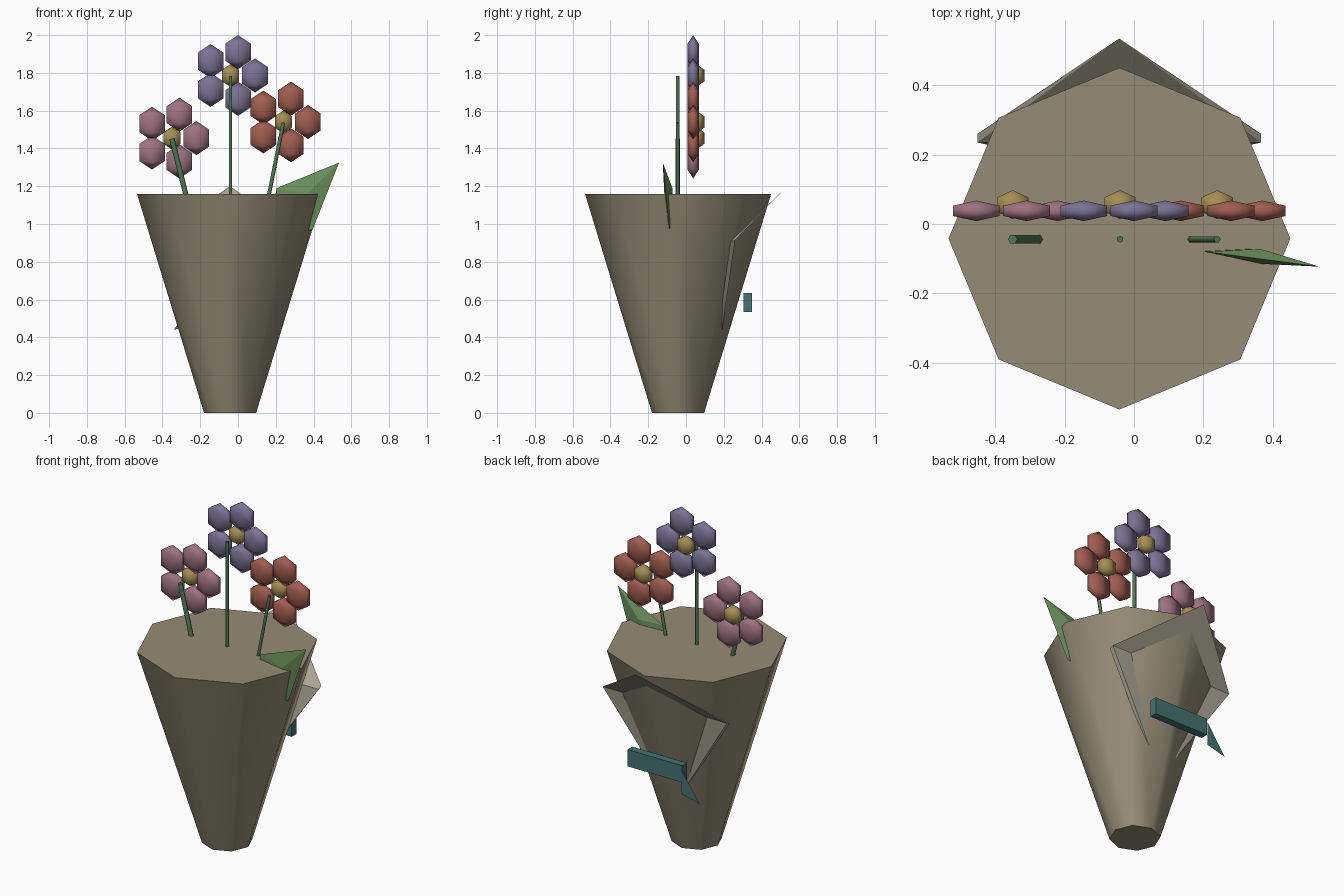
import bpy, bmesh, math
from mathutils import Vector, Matrix

if "Cube" in bpy.data.objects:
    bpy.data.objects.remove(bpy.data.objects["Cube"])


def mat(name, r, g, b):
    m = bpy.data.materials.new(name)
    m.diffuse_color = (r, g, b, 1)
    m.use_nodes = True
    m.node_tree.nodes["Principled BSDF"].inputs["Base Color"].default_value = m.diffuse_color
    return m


PAPER = mat("paper_tan", 0.31, 0.26, 0.18)
CARD = mat("card_cream", 0.42, 0.38, 0.30)
STEM = mat("stem_green", 0.08, 0.19, 0.09)
LEAF = mat("leaf_green", 0.15, 0.29, 0.11)
TEAL = mat("ribbon_teal", 0.06, 0.17, 0.17)
GOLD = mat("gold", 0.38, 0.27, 0.09)
PINK = mat("pink", 0.35, 0.17, 0.22)
PURPLE = mat("purple", 0.20, 0.17, 0.30)
RED = mat("coral", 0.36, 0.11, 0.08)


def finish(name, bm, material, smooth=None):
    bmesh.ops.recalc_face_normals(bm, faces=bm.faces)
    me = bpy.data.meshes.new(name)
    bm.to_mesh(me)
    bm.free()
    me.materials.append(material)
    ob = bpy.data.objects.new(name, me)
    bpy.context.collection.objects.link(ob)
    if smooth:
        bpy.ops.object.select_all(action='DESELECT')
        ob.select_set(True)
        bpy.context.view_layer.objects.active = ob
        bpy.ops.object.shade_smooth_by_angle(angle=math.radians(smooth))
    return ob


def solid(name, verts, faces, material):
    bm = bmesh.new()
    vs = [bm.verts.new(v) for v in verts]
    for f in faces:
        bm.faces.new([vs[i] for i in f])
    return finish(name, bm, material)


def bead(bm, pos, r, flat):
    # six-sided, three-ring sphere squashed along y
    m = Matrix.Translation(pos) @ Matrix.Diagonal((1, flat, 1, 1))
    bmesh.ops.create_uvsphere(bm, u_segments=6, v_segments=3, radius=r, matrix=m)


def rod(name, a, b, r):
    a, b = Vector(a), Vector(b)
    d = b - a
    bm = bmesh.new()
    m = Matrix.Translation((a + b) / 2) @ d.to_track_quat('Z', 'Y').to_matrix().to_4x4()
    bmesh.ops.create_cone(bm, cap_ends=True, segments=6, radius1=r, radius2=r,
                          depth=d.length, matrix=m)
    finish(name, bm, STEM, 70)


# Eight-sided wrapping cone
bm = bmesh.new()
bmesh.ops.create_cone(bm, cap_ends=True, segments=8, radius1=0.138, radius2=0.493, depth=1.16,
                      matrix=Matrix.Translation((-0.042, -0.042, 0.58)))
finish("wrap_cone", bm, PAPER, 60)

# Flowers: five petals round a gold centre, each with a stem
for name, cx, cz, col, base_x, r in (("pink", -0.35, 1.455, PINK, -0.25, 0.014),
                                     ("purple", -0.04, 1.786, PURPLE, -0.04, 0.010),
                                     ("coral", 0.24, 1.54, RED, 0.143, 0.010)):
    bm = bmesh.new()
    for i in range(5):
        a = i * math.tau / 5
        bead(bm, (cx + 0.13 * math.cos(a), 0.038, cz + 0.13 * math.sin(a)), 0.09, 0.38)
    finish(name + "_petals", bm, col, 80)
    bm = bmesh.new()
    bead(bm, (cx, 0.056, cz), 0.06, 0.8)
    finish(name + "_centre", bm, GOLD, 80)
    rod(name + "_stem", (base_x, -0.044, 1.05), (cx, -0.044, cz - 0.003), r)

# Leaf: kite outline with a ridge on each side, base sunk in the cone
solid("leaf",
      [(0.535, -0.123, 1.325), (0.205, -0.08, 1.19), (0.15, -0.07, 0.92), (0.395, -0.088, 0.97),
       (0.37, -0.115, 1.165), (0.365, -0.072, 1.19)],
      [(0, 1, 4), (1, 2, 4), (2, 3, 4), (3, 0, 4), (0, 1, 5), (1, 2, 5), (2, 3, 5), (3, 0, 5)],
      LEAF)

# Back card: folded kite passing through the cone, upper half leaning back
solid("back_card",
      [(-0.043, 0.535, 1.2), (-0.452, 0.235, 0.905), (-0.452, 0.26, 0.915),
       (0.367, 0.235, 0.905), (0.367, 0.26, 0.915), (-0.043, 0.15, 0.29), (-0.043, 0.17, 0.29)],
      [(0, 1, 3), (0, 4, 2), (0, 2, 1), (0, 3, 4), (1, 5, 3), (2, 4, 6), (1, 2, 6, 5), (3, 5, 6, 4)],
      CARD)

# Ribbon band and its tail
bm = bmesh.new()
bmesh.ops.create_cube(bm, size=1, matrix=Matrix.Translation((-0.04, 0.328, 0.585))
                      @ Matrix.Diagonal((0.36, 0.045, 0.1, 1)))
finish("ribbon_band", bm, TEAL)
solid("ribbon_tail", [(-0.22, 0.356, 0.61), (-0.22, 0.356, 0.47), (-0.34, 0.356, 0.44)],
      [(0, 1, 2)], TEAL)
